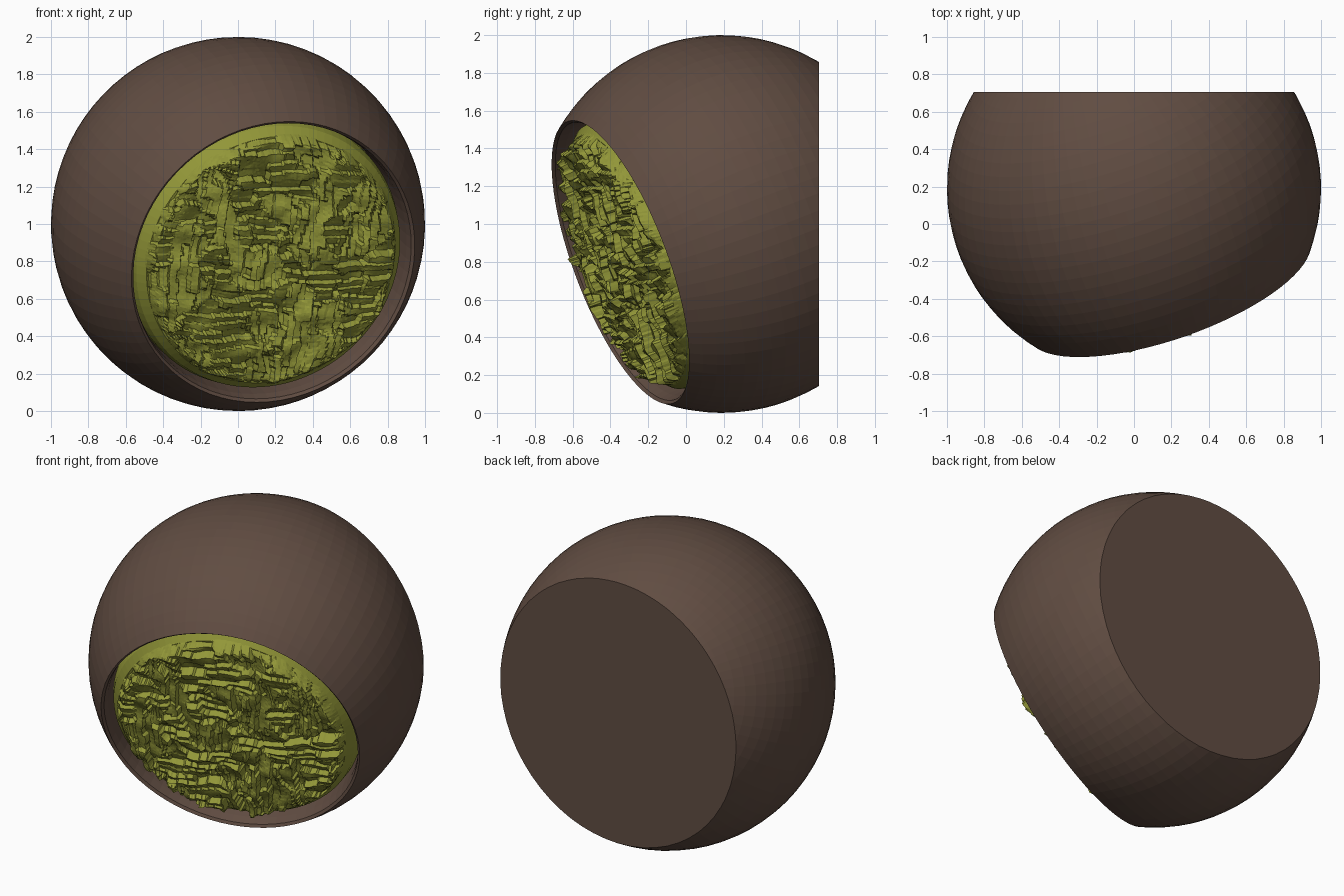
import bpy, bmesh, math, random
from mathutils import Vector, noise

if "Cube" in bpy.data.objects:
    bpy.data.objects.remove(bpy.data.objects["Cube"])

random.seed(4)
CENTRE = Vector((0, 0.19, 1))
AXIS = Vector((0.31, -0.888, -0.335)).normalized()   # direction the opening faces
TILT = AXIS.to_track_quat('Z', 'Y').to_matrix().to_4x4()


def material(name, rgb):
    m = bpy.data.materials.new(name)
    m.diffuse_color = (*rgb, 1)
    m.use_nodes = True
    m.node_tree.nodes["Principled BSDF"].inputs["Base Color"].default_value = m.diffuse_color
    return m


def lathe(profile, segs):
    """Closed solid of revolution about z; end points lie on the axis."""
    bm = bmesh.new()
    rings = []
    for r, z in profile:
        if r < 1e-6:
            rings.append([bm.verts.new((0, 0, z))] * segs)
        else:
            rings.append([bm.verts.new((r * math.cos(2 * math.pi * i / segs),
                                        r * math.sin(2 * math.pi * i / segs), z))
                          for i in range(segs)])
    for a, b in zip(rings, rings[1:]):
        for i in range(segs):
            j = (i + 1) % segs
            bm.faces.new(dict.fromkeys((a[i], a[j], b[j], b[i])))
    bmesh.ops.recalc_face_normals(bm, faces=bm.faces)
    return bm


def place(bm):
    bm.transform(TILT)
    bmesh.ops.translate(bm, verts=bm.verts, vec=CENTRE)


def finish(bm, name, mat):
    me = bpy.data.meshes.new(name)
    bm.to_mesh(me)
    bm.free()
    me.materials.append(mat)
    ob = bpy.data.objects.new(name, me)
    bpy.context.collection.objects.link(ob)
    return ob


# Round shell: sphere up to the rim, then a lip and a recessed cup
RIM = 0.604
end = math.acos(RIM)
arc = []
for i in range(31):
    a = math.pi + (end - math.pi) * i / 30
    arc.append((math.sin(a) if i else 0, math.cos(a)))
cup = [(0.782, 0.59), (0.772, 0.54), (0.765, 0.35), (0, 0.35)]
bm = lathe(arc + cup, 72)
place(bm)
# Flat back
cut = bmesh.ops.bisect_plane(bm, geom=bm.verts[:] + bm.edges[:] + bm.faces[:],
                             plane_co=(0, 0.705, 0), plane_no=(0, 1, 0), clear_outer=True)
bmesh.ops.contextual_create(bm, geom=[e for e in cut['geom_cut']
                                      if isinstance(e, bmesh.types.BMEdge)])
bmesh.ops.recalc_face_normals(bm, faces=bm.faces)
finish(bm, "round_shell", material("brown", (0.118, 0.073, 0.054)))

# Moss mound: smooth sloping flank under the rough top
green = material("moss_green", (0.29, 0.31, 0.04))
R = 0.715
bm = lathe([(0, 0.34), (0.763, 0.34), (0.76, 0.45), (0.742, 0.52), (0.70, 0.567), (0, 0.567)], 96)
place(bm)
finish(bm, "moss_flank", green)


# Rough top: disc of broken strips standing at uneven heights
def strip_height(p):
    """Stepped height from short strips whose direction changes by patch."""
    q = p + noise.noise_vector(p * 6) * 0.035
    turned = noise.noise(q * 5 + Vector((3, 7, 1))) > 0
    u, v = (q.y, q.x) if turned else (q.x, q.y)
    row = math.floor(v / 0.048)
    shift = random.Random(row * 31 + turned).random()
    col = math.floor(u / 0.17 + shift)
    step = random.Random(row * 1009 + col * 9176 + turned * 77).random()
    tilt = (v / 0.048 - row) * 0.02
    return 0.065 * step + tilt + 0.03 * noise.noise(p * 9)


N = 112
bm = bmesh.new()
bmesh.ops.create_grid(bm, x_segments=N, y_segments=N, size=1)
for v in bm.verts:
    # square grid mapped to a disc
    x, y = v.co.x, v.co.y
    x, y = R * x * math.sqrt(1 - y * y / 2), R * y * math.sqrt(1 - x * x / 2)
    r = math.hypot(x, y)
    dome = 0.025 * (1 - (r / R) ** 2)
    edge = max(0, min(1, (R - r) / 0.04))
    h = strip_height(Vector((x, y, 0.3)))
    j = 0.003 * edge
    v.co = (x + random.uniform(-j, j), y + random.uniform(-j, j),
            0.54 + edge * (0.03 + h) + dome)
place(bm)
finish(bm, "moss_top", green)
